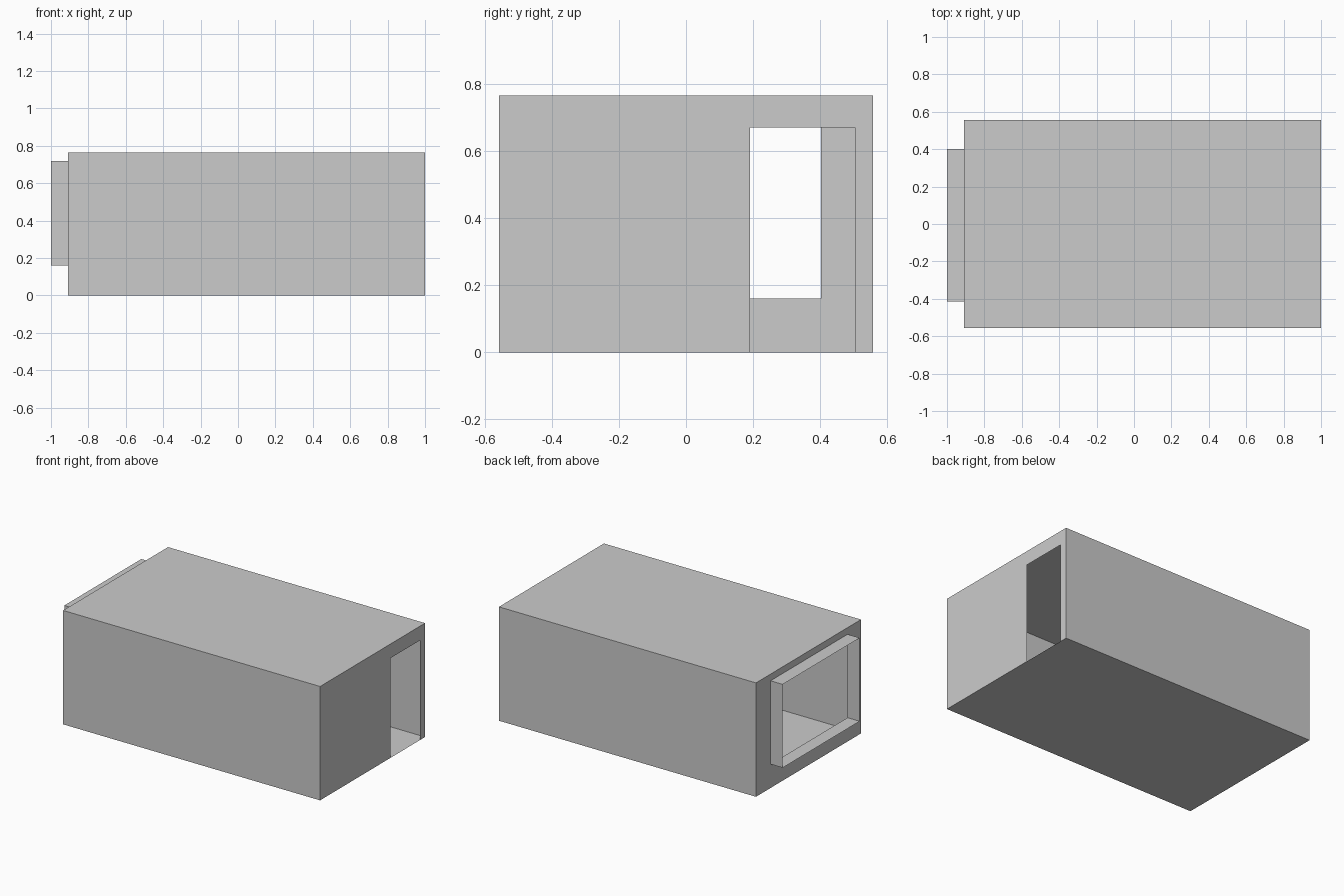
import bpy
import bmesh

if "Cube" in bpy.data.objects:
    bpy.data.objects.remove(bpy.data.objects["Cube"])

X0, X1 = -0.91, 1.0          # room ends
Y, H = 0.557, 0.765          # half width, height
FRAME_X = -1.0               # outer end of the window surround


def rect(bm, x, y0, y1, z0, z1):
    """Rectangle of vertices in the plane of one end wall."""
    return [bm.verts.new((x, y, z)) for y, z in
            ((y0, z0), (y1, z0), (y1, z1), (y0, z1))]


def ring(bm, a, b):
    """Band of quads joining two rectangles."""
    for i in range(4):
        j = (i + 1) % 4
        bm.faces.new((a[i], a[j], b[j], b[i]))


def finish(bm, name):
    me = bpy.data.meshes.new(name)
    bm.to_mesh(me)
    bm.free()
    ob = bpy.data.objects.new(name, me)
    bpy.context.collection.objects.link(ob)
    return ob


WINDOW = (-0.415, 0.402, 0.16, 0.72)

# Room shell: floor, ceiling and side walls, thin sheet
bm = bmesh.new()
back = rect(bm, X0, -Y, Y, 0, H)
front = rect(bm, X1, -Y, Y, 0, H)
ring(bm, front, back)
finish(bm, "room_shell")

# End wall with the doorway notch
bm = bmesh.new()
outline = [(-Y, 0), (0.19, 0), (0.19, 0.67), (0.503, 0.67),
           (0.503, 0), (Y, 0), (Y, H), (-Y, H)]
bm.faces.new([bm.verts.new((X1, y, z)) for y, z in outline])
finish(bm, "door_wall")

# Opposite end wall with the window opening
bm = bmesh.new()
ring(bm, rect(bm, X0, *WINDOW), rect(bm, X0, -Y, Y, 0, H))
finish(bm, "window_wall")

# Open tube projecting around the window
bm = bmesh.new()
ring(bm, rect(bm, X0, *WINDOW), rect(bm, FRAME_X, *WINDOW))
bmesh.ops.reverse_faces(bm, faces=bm.faces[:])
for f in bm.faces:
    f.normal_update()
    if f.normal.dot(f.calc_center_median() -
                    sum((g.calc_center_median() for g in bm.faces),
                        f.normal * 0) / 4) < 0:
        f.normal_flip()
finish(bm, "window_surround")
